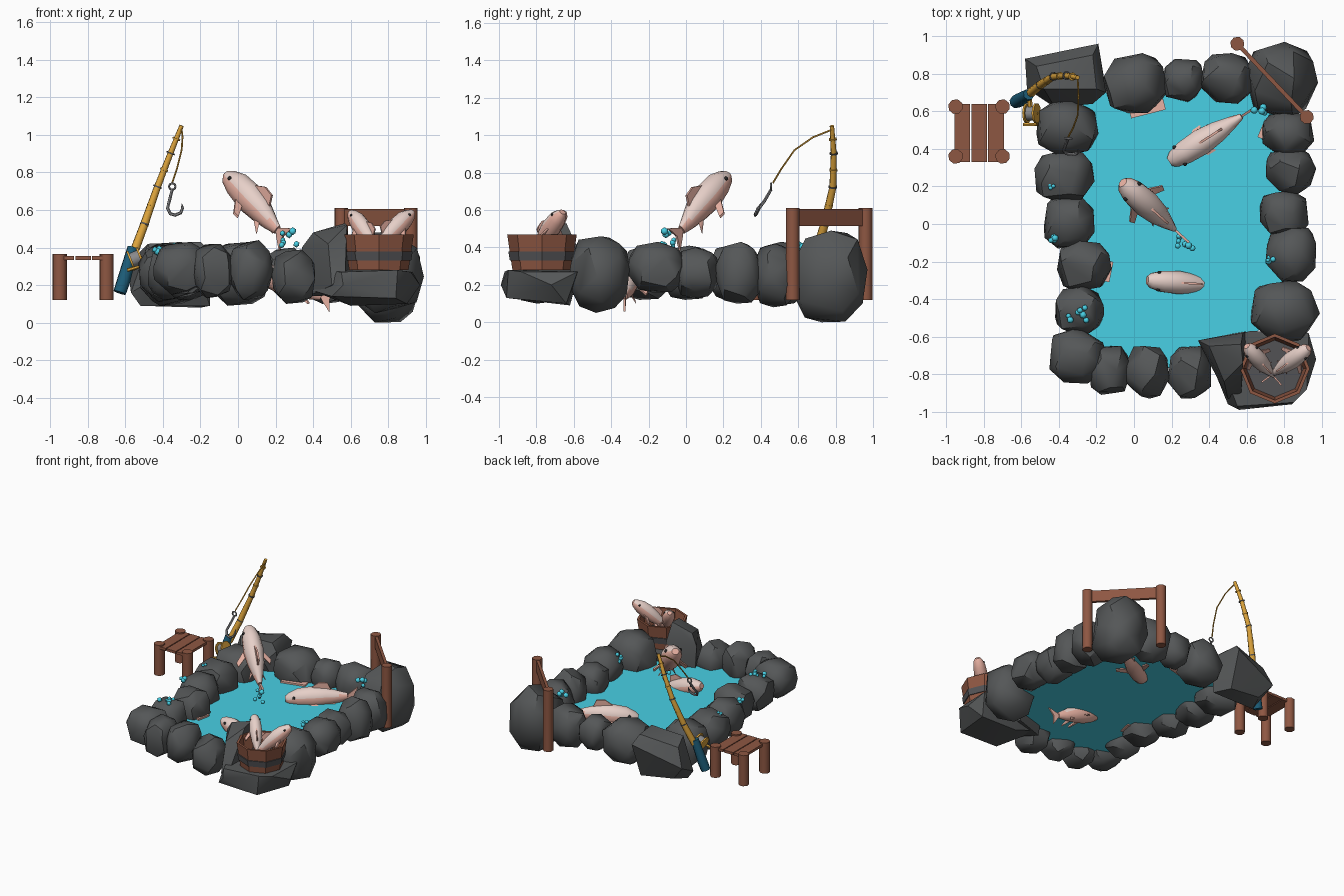
import bpy, bmesh, math, random
from mathutils import Vector as V, Matrix

if "Cube" in bpy.data.objects:
    bpy.data.objects.remove(bpy.data.objects["Cube"])

random.seed(4)
WATER_Z = 0.22


def material(name, rgb):
    m = bpy.data.materials.new(name)
    m.diffuse_color = (*rgb, 1)
    m.use_nodes = True
    m.node_tree.nodes["Principled BSDF"].inputs["Base Color"].default_value = m.diffuse_color
    return m


ROCK = material("dark_stone", (0.09, 0.095, 0.097))
WATER = material("water_blue", (0.065, 0.63, 0.78))
WOOD = material("brown_wood", (0.27, 0.095, 0.055))
POLE = material("golden_bamboo", (0.72, 0.37, 0.045))
GRIP = material("blue_grip", (0.012, 0.11, 0.19))
METAL = material("grey_metal", (0.25, 0.25, 0.26))
IRON = material("dark_iron", (0.085, 0.085, 0.09))
PINK = material("salmon_pink", (0.93, 0.51, 0.42))
PALE = material("pale_pink", (0.80, 0.63, 0.58))
BLACK = material("black", (0.02, 0.02, 0.02))


def finish(name, bm, *mats, smooth=32):
    bmesh.ops.recalc_face_normals(bm, faces=bm.faces)
    me = bpy.data.meshes.new(name)
    bm.to_mesh(me)
    bm.free()
    for m in mats:
        me.materials.append(m)
    me.shade_smooth()
    me.set_sharp_from_angle(angle=math.radians(smooth))
    ob = bpy.data.objects.new(name, me)
    bpy.context.collection.objects.link(ob)
    return ob


def loft(bm, rings, caps=True):
    """Skin a list of equal point rings; returns the new faces."""
    vs = [[bm.verts.new(p) for p in r] for r in rings]
    n = len(vs[0])
    fs = [bm.faces.new((a[i], a[(i + 1) % n], b[(i + 1) % n], b[i]))
          for a, b in zip(vs, vs[1:]) for i in range(n)]
    if caps:
        fs += [bm.faces.new(vs[0][::-1]), bm.faces.new(vs[-1])]
    return fs


def hull(bm, pts):
    vs = [bm.verts.new(p) for p in pts]
    r = bmesh.ops.convex_hull(bm, input=vs)
    junk = [g for g in r["geom_interior"] if isinstance(g, bmesh.types.BMVert)]
    bmesh.ops.delete(bm, geom=junk, context='VERTS')


def tube(name, pts, radii, mat, n=8):
    pts = [V(p) for p in pts]
    if not isinstance(radii, (list, tuple)):
        radii = [radii] * len(pts)
    rings = []
    for i, (p, r) in enumerate(zip(pts, radii)):
        d = (pts[min(i + 1, len(pts) - 1)] - pts[max(i - 1, 0)]).normalized()
        u = d.cross(V((0.3, 1, 0.1))).normalized()
        w = d.cross(u)
        rings.append([p + r * (math.cos(a) * u + math.sin(a) * w)
                      for a in (2 * math.pi * k / n for k in range(n))])
    bm = bmesh.new()
    loft(bm, rings)
    return finish(name, bm, mat, smooth=50)


def box(name, centre, size, mat, turn=0.0):
    bm = bmesh.new()
    bmesh.ops.create_cube(bm, size=1, matrix=Matrix.Translation(centre)
                          @ Matrix.Rotation(turn, 4, 'Z') @ Matrix.Diagonal((*size, 1)))
    return finish(name, bm, mat)


# Rocks of the rim: x0, x1, y0, y1, z0, z1
def rock(x0, x1, y0, y1, z0, z1):
    pts = []
    for k in range(26):
        h = 1 - 2 * (k + 0.5) / 26
        a = k * 2.39996 + random.uniform(-0.3, 0.3)
        r = math.sqrt(1 - h * h)
        p = V((r * math.cos(a), r * math.sin(a), h))
        pts.append(V([math.copysign(abs(c) ** 0.82, c) for c in p]) * random.uniform(0.96, 1.03))
    box_ = ((x0, x1), (y0, y1), (z0, z1))
    lo = [min(p[i] for p in pts) for i in range(3)]
    hi = [max(p[i] for p in pts) for i in range(3)]
    bm = bmesh.new()
    hull(bm, [[b[0] + (p[i] - lo[i]) / (hi[i] - lo[i]) * (b[1] - b[0])
               for i, b in enumerate(box_)] for p in pts])
    finish("rim_rock", bm, ROCK, smooth=38)


for r in [(-.16, .18, .59, .91, .09, .43), (.15, .38, .65, .88, .13, .40),
          (.35, .64, .64, .91, .10, .42), (.60, .98, .56, .97, .0, .49),
          (.68, .96, .36, .59, .08, .42), (.70, .97, .16, .40, .10, .43),
          (.67, .93, -.06, .18, .13, .40), (.70, .97, -.31, -.02, .16, .43),
          (.62, .99, -.63, -.30, .05, .46), (.18, .41, -.93, -.65, .10, .39),
          (-.05, .19, -.93, -.65, .12, .44), (-.24, -.02, -.91, -.65, .13, .42),
          (-.45, -.16, -.85, -.55, .15, .43), (-.42, -.16, -.59, -.33, .13, .41),
          (-.41, -.12, -.36, -.09, .12, .41), (-.48, -.21, -.13, .14, .12, .41),
          (-.53, -.21, .11, .39, .11, .42), (-.52, -.19, .36, .66, .09, .43)]:
    rock(*r)

# Angular corner rock behind the rod
bm = bmesh.new()
hull(bm, [(-.58, .88, .24), (-.19, .96, .36), (-.15, .70, .38), (-.22, .64, .3), (-.42, .62, .25),
          (-.57, .72, .16), (-.52, .84, .38), (-.22, .9, .43), (-.48, .72, .42), (-.2, .72, .43),
          (-.52, .72, .09), (-.15, .72, .09), (-.2, .86, .08), (-.48, .84, .12)])
finish("corner_rock", bm, ROCK)

# Bucket rock: low seat and a raised wedge beside it
bm = bmesh.new()
hull(bm, [(.37, -.64, .18), (.5, -.96, .14), (.56, -.99, .2), (.84, -.96, .13), (.92, -.88, .27),
          (.97, -.72, .2), (.93, -.58, .27), (.62, -.57, .28), (.55, -.97, .27), (.85, -.95, .28),
          (.42, -.62, .28), (.6, -.62, .09), (.9, -.64, .10)])
finish("bucket_rock_seat", bm, ROCK)
bm = bmesh.new()
hull(bm, [(.34, -.62, .40), (.37, -.64, .14), (.40, -.65, .48), (.57, -.64, .53), (.58, -.74, .52),
          (.48, -.84, .42), (.5, -.93, .2), (.57, -.92, .24), (.6, -.57, .15), (.58, -.58, .40)])
finish("bucket_rock_wedge", bm, ROCK)

# Water sheet
bm = bmesh.new()
bm.faces.new([bm.verts.new((x, y, WATER_Z)) for x, y in
              [(-.32, -.68), (-.1, -.76), (.3, -.77), (.5, -.68), (.76, -.5), (.82, -.15), (.78, .1),
               (.82, .45), (.72, .68), (.45, .75), (0, .73), (-.25, .68), (-.36, .45), (-.35, 0),
               (-.26, -.25)]])
finish("water", bm, WATER)

# Pink pebbles at the water's edge
for x, y, sx, sy, a in [(-.15, -.25, .06, .11, -.2), (.07, .615, .19, .06, .25), (.70, .5, .05, .10, -.4)]:
    box("edge_pebble", (x, y, WATER_Z + .003), (sx, sy, .02), PINK, a)


# Fish, built head to tail along local x
def fish(head, tail, up=(0, 0, 1)):
    head, tail = V(head), V(tail)
    L = (head - tail).length
    X = (head - tail).normalized()
    Y = V(up).cross(X).normalized()
    Z = X.cross(Y)
    bm = bmesh.new()
    prof = [(0, .05, .045, 0), (.05, .09, .085, 0), (.18, .125, .135, .01), (.38, .138, .155, .01),
            (.58, .112, .13, .01), (.75, .068, .085, 0), (.87, .03, .05, 0)]
    rings = [[(1 - t, w * math.cos(a), h * math.sin(a) + z)
              for a in (math.pi * (k + .5) / 6 for k in range(12))] for t, w, h, z in prof]
    body = loft(bm, rings)
    bmesh.ops.recalc_face_normals(bm, faces=bm.faces)
    for f in body:
        f.material_index = 1 if f.normal.z > 0.4 else 0

    def fin(pts, thick):
        hull(bm, [V(p) + s * V(thick) for p in pts for s in (1, -1)])

    for s in (1, -1):
        fin([(.15, 0, 0), (.10, 0, s * .05), (-.02, 0, s * .14), (.03, 0, 0)], (0, .012, 0))
        fin([(.68, s * .11, -.05), (.56, s * .12, -.06), (.46, s * .22, -.11), (.52, s * .24, -.10)],
            (0, 0, .012))
        fin([(.38, s * .07, -.08), (.32, s * .06, -.07), (.24, s * .12, -.13)], (0, 0, .01))
        n = len(bm.faces)
        bmesh.ops.create_icosphere(bm, subdivisions=1, radius=.024,
                                   matrix=Matrix.Translation((.875, s * .10, .05)))
        bm.faces.ensure_lookup_table()
        for f in bm.faces[n:]:
            f.material_index = 2
    fin([(.66, 0, .14), (.36, 0, .12), (.40, 0, .22), (.52, 0, .23)], (0, .012, 0))
    M = Matrix((X * L, Y * L, Z * L)).transposed().to_4x4()
    M.translation = tail
    bm.transform(M)
    finish("fish", bm, PINK, PALE, BLACK, smooth=50)


fish((-.06, .22, .79), (.25, -.06, .45))            # leaping
fish((.19, .33, .235), (.63, .61, .27))             # swimming
fish((.07, -.30, .28), (.50, -.33, .12))            # diving
fish((.60, -.65, .59), (.76, -.83, .35))            # in the bucket
fish((.93, -.66, .59), (.71, -.82, .36))

# Splash drops, in clusters: centre, count, spread
for c, n, s in [((.27, -.09, .43), 8, (.05, .04, .06)), ((-.31, -.48, .405), 7, (.06, .04, .01)),
                ((-.46, .22, .38), 4, (.04, .03, .02)), ((-.42, -.06, .38), 4, (.03, .03, .02)),
                ((.73, -.21, .37), 4, (.02, .05, .03)), ((.67, .61, .40), 4, (.03, .02, .03))]:
    bm = bmesh.new()
    for _ in range(n):
        p = [a + random.uniform(-b, b) for a, b in zip(c, s)]
        bmesh.ops.create_icosphere(bm, subdivisions=1, radius=random.uniform(.012, .022),
                                   matrix=Matrix.Translation(p))
    finish("splash_drops", bm, WATER, smooth=60)

# Stool
for x in (-.95, -.70):
    for y in (.36, .625):
        tube("stool_leg", [(x, y, .12), (x, y, .365)], .04, WOOD)
for x in (-.915, -.825, -.735):
    box("stool_plank", (x, .485, .345), (.083, .31, .02), WOOD)

# Gate
for x, y in ((.55, .96), (.92, .57)):
    tube("gate_post", [(x, y, .12), (x, y, .61)], .038, WOOD)
box("gate_beam", (.735, .765, .56), (.52, .022, .09), WOOD, math.atan2(-.39, .37))


# Bucket with open top, hoop and dark floor
def oct_ring(r, z):
    return [(.75 + r * math.cos(a), -.77 + r * math.sin(a), z)
            for a in (math.pi * k / 4 for k in range(8))]


bm = bmesh.new()
loft(bm, [oct_ring(.158, .28), oct_ring(.186, .47), oct_ring(.168, .47), oct_ring(.15, .34)])
finish("bucket", bm, WOOD)
bm = bmesh.new()
loft(bm, [oct_ring(.172, .33), oct_ring(.180, .378), oct_ring(.165, .378), oct_ring(.155, .33)])
finish("bucket_hoop", bm, IRON)
bm = bmesh.new()
loft(bm, [oct_ring(.150, .341), oct_ring(.153, .35)])
finish("bucket_floor", bm, IRON)

# Fishing rod
pole = [(-.56, .69, .36), (-.50, .74, .52), (-.43, .785, .72), (-.36, .79, .90), (-.30, .78, 1.05)]
tube("rod_grip", [(-.63, .65, .16), (-.61, .66, .22), (-.56, .69, .40)], [.035, .037, .03], GRIP)
tube("rod_pole", pole, [.025, .023, .019, .016, .012], POLE)
for a, b in zip(pole[1:], pole[2:]):
    a, b = V(a), V(b)
    tube("rod_band", [a, a.lerp(b, .04)], .024, IRON)
    tube("rod_joint", [a.lerp(b, .5), a.lerp(b, .55)], .022, POLE)

# Reel
tube("reel_drum", [(-.57, .59, .33), (-.52, .59, .35)], .04, METAL, 10)
tube("reel_side", [(-.575, .59, .328), (-.565, .59, .332)], .055, POLE, 10)
tube("reel_side", [(-.525, .59, .348), (-.515, .59, .352)], .055, POLE, 10)
tube("reel_stem", [(-.56, .69, .36), (-.55, .60, .34)], .014, POLE, 6)
tube("reel_handle", [(-.52, .59, .35), (-.515, .53, .30), (-.59, .53, .28)], .01, POLE, 6)

# Line and hook
tube("line", [(-.30, .78, 1.03), (-.295, .68, .99), (-.30, .58, .92), (-.325, .51, .82), (-.35, .465, .745)],
     .005, POLE, 5)
tube("hook_eye", [(-.35 + .018 * math.cos(a), .455, .725 + .018 * math.sin(a))
                  for a in (math.pi * k / 4 for k in range(9))], .006, METAL, 5)
tube("hook", [(-.35, .455, .71), (-.365, .42, .65), (-.375, .39, .61), (-.36, .375, .58), (-.335, .37, .573),
              (-.305, .375, .585), (-.295, .385, .61), (-.30, .40, .635)],
     [.008, .009, .009, .009, .009, .009, .008, .002], METAL, 6)
